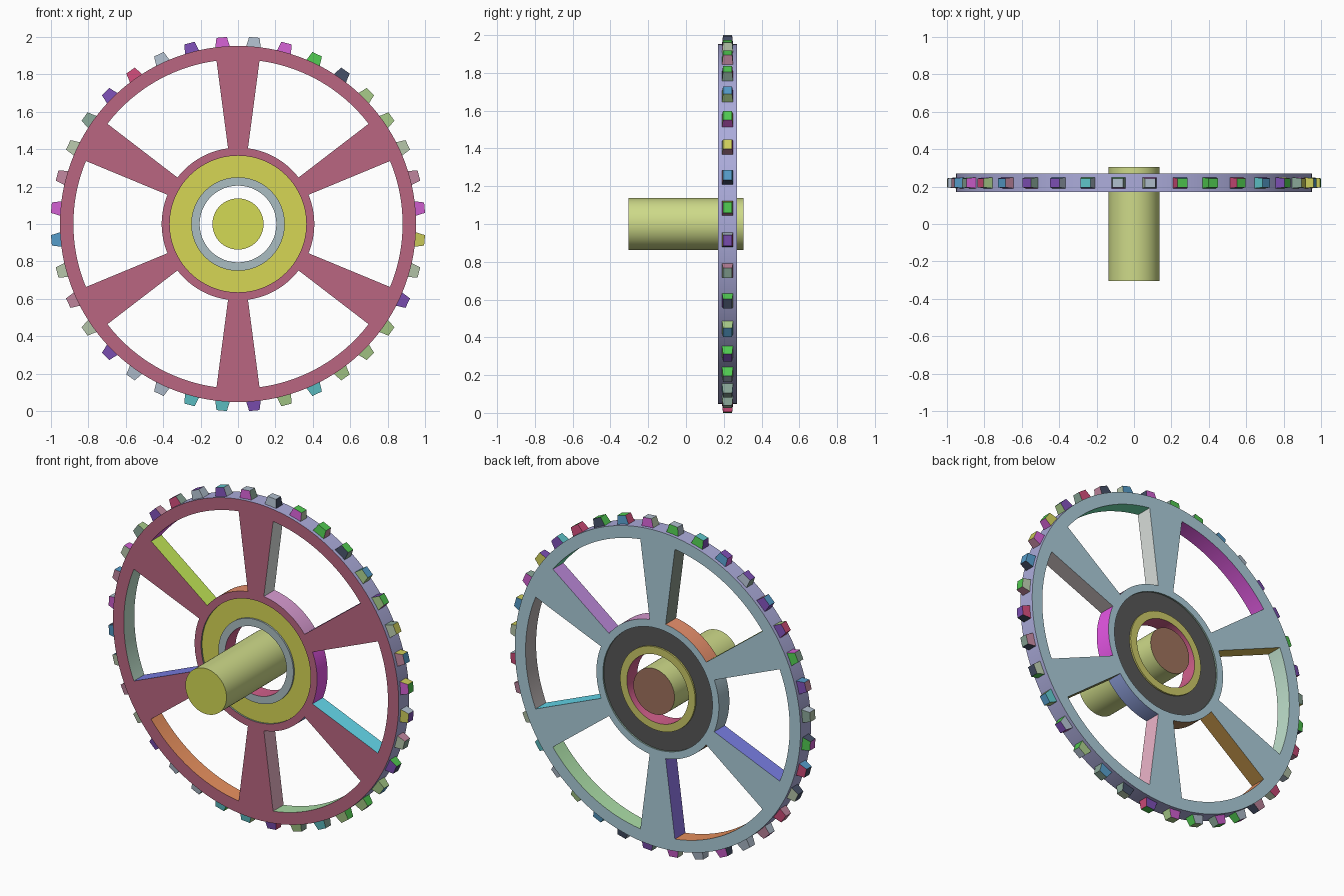
import bpy, bmesh, random
from math import sin, cos, radians, pi
from mathutils import Vector

if "Cube" in bpy.data.objects:
    bpy.data.objects.remove(bpy.data.objects["Cube"])

random.seed(4)
CY, CZ = 0.22, 1.0      # wheel centre
HALF = 0.05             # half thickness of the wheel
SEGS = 144              # 2.5 degrees per segment

# Colours as display hex values
FRONT, BACK, TREAD = "BA6681", "ACCDDA", "ACACDB"
WEB_F, WEB_B, RING_F, RING_B, BORE = "D6D655", "575757", "ABBEC2", "CCC968", "D2608C"
RIM_ARCS = ["73E7B4", "B7AFAF", "AADCA6", "E7905E", "C0E1CD", "E760E7"]
HUB_ARCS = ["D79AD0", "E757E7", "97A9E7", "AA825A", "AAC3CD", "E7906C"]
SPOKE_SIDES = [("889688", "DCE1DE"), ("BC89D9", "C8BEBE"), ("64D7EB", "96965A"),
               ("EBB4C8", "957AF0"), ("BB8E47", "787DE1"), ("D7BB57", "C3E757")]
TOOTH = {"b": "B0BECD", "m": "CF5FCF", "g": "50C850", "n": "454F66", "l": "A6C987",
         "s": "B7C7AB", "p": "C0869E", "o": "CDCD5A", "v": "7D4FB4", "t": "5FC3C8",
         "c": "CD4B78", "u": "559BC8", "k": "88A596"}
TOOTH_FRONTS = "bmgnllspmosvllltlvttbbvspsumpskvcbvm"    # clockwise from the top
mats = []


def mat(hexa):
    """Index of the material for a display colour."""
    if hexa not in mats:
        m = bpy.data.materials.new("paint_" + hexa)
        rgb = [(int(hexa[i:i + 2], 16) / 255) for i in (0, 2, 4)]
        m.diffuse_color = [((c + 0.055) / 1.055) ** 2.4 for c in rgb] + [1]
        m.use_nodes = True
        m.node_tree.nodes["Principled BSDF"].inputs["Base Color"].default_value = m.diffuse_color
        mats.append(hexa)
    return mats.index(hexa)


def polar(r, a, y):
    """Point at radius r and angle a (degrees) around the wheel axis."""
    return Vector((r * sin(radians(a)), CY + y, CZ + r * cos(radians(a))))


def finish(name, bm, smooth=True):
    bmesh.ops.recalc_face_normals(bm, faces=bm.faces)
    used = sorted({f.material_index for f in bm.faces})
    for f in bm.faces:
        f.material_index = used.index(f.material_index)
    mesh = bpy.data.meshes.new(name)
    for i in used:
        mesh.materials.append(bpy.data.materials["paint_" + mats[i]])
    bm.to_mesh(mesh)
    bm.free()
    ob = bpy.data.objects.new(name, mesh)
    bpy.context.collection.objects.link(ob)
    if smooth:
        bpy.ops.object.select_all(action='DESELECT')
        ob.select_set(True)
        bpy.context.view_layer.objects.active = ob
        bpy.ops.object.shade_smooth_by_angle(angle=radians(30))


def lathe(name, profile, colours):
    """Spin a closed (radius, y) profile; one colour, or six by sector, per edge."""
    bm = bmesh.new()
    rings = [[bm.verts.new(polar(r, 360 * i / SEGS, y)) for r, y in profile]
             for i in range(SEGS)]
    n = len(profile)
    for i in range(SEGS):
        a, b = rings[i], rings[(i + 1) % SEGS]
        for j, col in enumerate(colours):
            k = (j + 1) % n
            f = bm.faces.new((a[j], a[k], b[k], b[j]))
            f.material_index = mat(col if isinstance(col, str) else col[i * 6 // SEGS])
    finish(name, bm)


def prism_rings(bm, rings, sides, caps):
    """Skin a row of four-point sections and cap both ends."""
    rows = [[bm.verts.new(p) for p in ring] for ring in rings]
    for a, b in zip(rows, rows[1:]):
        for j in range(4):
            k = (j + 1) % 4
            bm.faces.new((a[j], a[k], b[k], b[j])).material_index = mat(sides[j])
    for row, col in zip((rows[0], rows[-1]), caps):
        bm.faces.new(row).material_index = mat(col)


# Rim
lathe("rim", [(0.88, -HALF), (0.952, -HALF), (0.952, HALF), (0.88, HALF)],
      [FRONT, TREAD, BACK, RIM_ARCS])

# Hub: outer collar, shallow recessed web, inner bearing ring
WEB = HALF - 0.01
side = [(0.205, HALF), (0.25, HALF), (0.25, WEB),
        (0.365, WEB), (0.365, HALF), (0.408, HALF)]
lathe("hub", side + [(r, -y) for r, y in reversed(side)],
      [RING_B, RING_B, WEB_B, "88A596", BACK, HUB_ARCS,
       FRONT, "88A596", WEB_F, RING_F, RING_F, BORE])

# Six flared spokes
for s in range(6):
    bm = bmesh.new()
    prism_rings(bm, [[polar(r, 60 * s + t * 2.5, y) for r, y in
                      ((0.408, -HALF), (0.88, -HALF), (0.88, HALF), (0.408, HALF))]
                     for t in range(-3, 4)],
                (FRONT, FRONT, BACK, BACK), SPOKE_SIDES[s])
    finish(f"spoke_{s + 1}", bm)

# Thirty-six tapered teeth around the rim, every face its own colour
bm = bmesh.new()
centre, shades = Vector((0, CY, CZ)), list(TOOTH.values())
for i, letter in enumerate(TOOTH_FRONTS):
    a = radians(5 + 10 * i)
    out, across = Vector((sin(a), 0, cos(a))), Vector((cos(a), 0, -sin(a)))
    prism_rings(bm, [[centre + out * r + across * (sx * w) + Vector((0, sy * d, 0))
                      for sx, sy in ((-1, -1), (1, -1), (1, 1), (-1, 1))]
                     for r, w, d in ((0.945, 0.04, 0.03), (1.0014, 0.028, 0.024))],
                [TOOTH[letter]] + random.choices(shades, k=3), random.choices(shades, k=2))
finish("rim_teeth", bm, smooth=False)

# Central axle
bpy.ops.mesh.primitive_cylinder_add(vertices=64, radius=0.137, depth=0.61,
                                    location=(0, 0, CZ), rotation=(pi / 2, 0, 0))
axle = bpy.context.object
axle.name = "axle"
for col in ("CEDA89", "D4DA55", "9F725C"):
    mat(col)
    axle.data.materials.append(bpy.data.materials["paint_" + col])
for p in axle.data.polygons:
    if abs(p.normal.z) > 0.9:
        p.material_index = 1 if p.normal.z > 0 else 2
bpy.ops.object.shade_smooth_by_angle(angle=radians(30))
